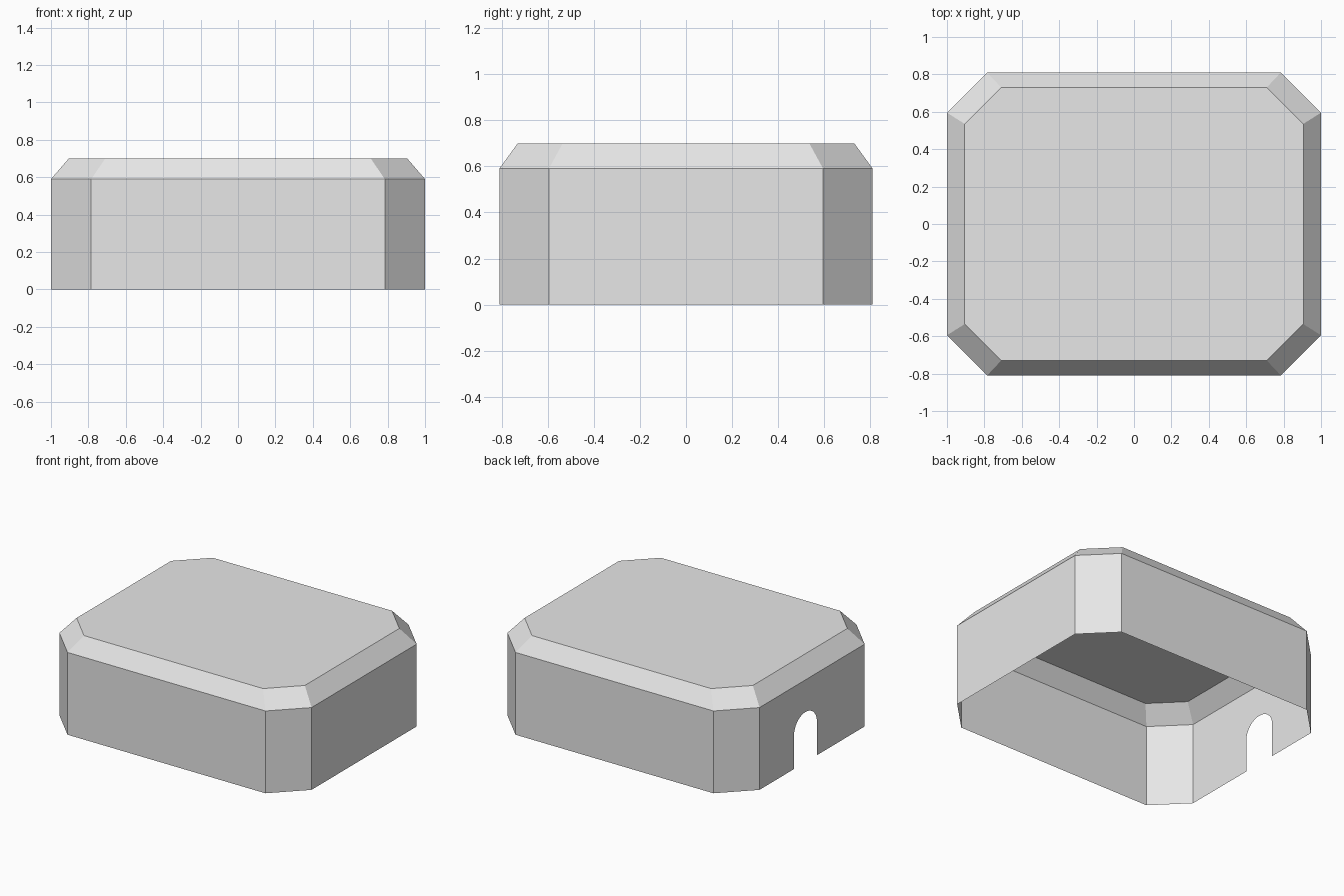
import bpy, bmesh, math

cube = bpy.data.objects.get("Cube")
if cube:
    bpy.data.objects.remove(cube, do_unlink=True)

# Material
grey = bpy.data.materials.new("light_grey")
grey.use_nodes = True
colour = (0.8, 0.8, 0.8, 1)
grey.diffuse_color = colour
grey.node_tree.nodes["Principled BSDF"].inputs["Base Color"].default_value = colour


def octagon(bm, long_x, long_y, cut_x, cut_y, z):
    """Ring of a rectangle with chamfered corners, counter-clockwise from the right end."""
    quarter = [(long_x, cut_y), (cut_x, long_y)]
    points = quarter + [(-x, y) for x, y in reversed(quarter)]
    points += [(-x, -y) for x, y in points]
    return [bm.verts.new((x, y, z)) for x, y in points]


bm = bmesh.new()
base = octagon(bm, 1, 0.81, 0.785, 0.595, 0)
shoulder = octagon(bm, 1, 0.81, 0.785, 0.595, 0.59)
roof = octagon(bm, 0.905, 0.73, 0.71, 0.535, 0.70)
DOOR_WALL = 3  # the -x wall

# Walls and sloping shoulder, with an arched doorway notched into one wall
door_y, half_width, spring, rise, steps = 0.075, 0.13, 0.24, 0.12, 16
for i in range(8):
    j = (i + 1) % 8
    notch = []
    if i == DOOR_WALL:
        outline = [(half_width, 0)]
        for k in range(steps + 1):
            a = math.pi * k / steps
            outline.append((half_width * math.cos(a), spring + rise * math.sin(a)))
        outline.append((-half_width, 0))
        notch = [bm.verts.new((-1, door_y + y, z)) for y, z in outline]
    bm.faces.new([base[i]] + notch + [base[j], shoulder[j], shoulder[i]])
    bm.faces.new([shoulder[i], shoulder[j], roof[j], roof[i]])

# Flat roof; the underside stays open
bm.faces.new(roof)

mesh = bpy.data.meshes.new("shelter_shell")
bm.to_mesh(mesh)
bm.free()
mesh.materials.append(grey)
shell = bpy.data.objects.new("shelter_shell", mesh)
bpy.context.collection.objects.link(shell)
